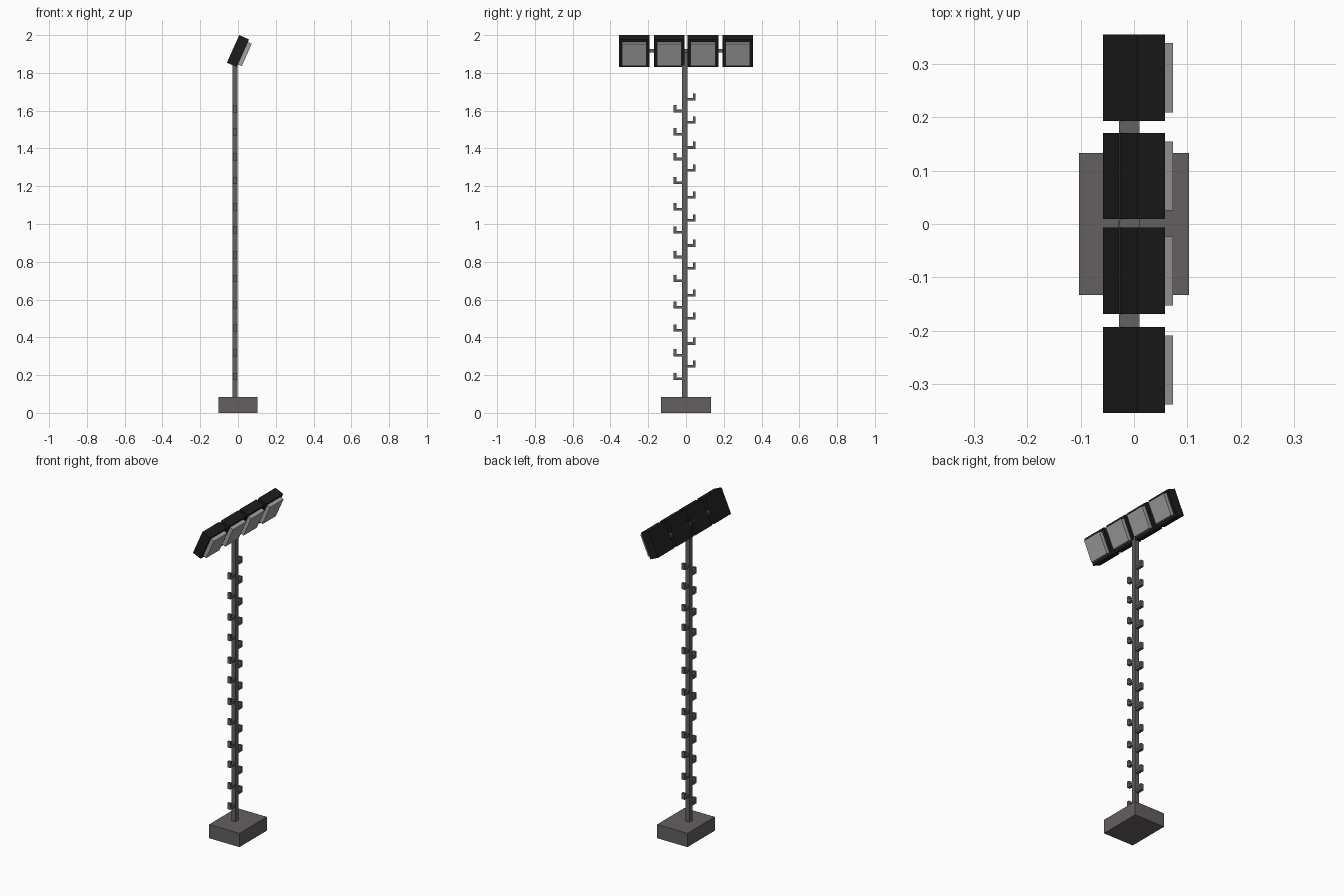
import bpy, bmesh, math
from mathutils import Matrix, Vector

if "Cube" in bpy.data.objects:
    bpy.data.objects.remove(bpy.data.objects["Cube"])


def material(name, color):
    m = bpy.data.materials.new(name)
    m.diffuse_color = (*color, 1)
    m.use_nodes = True
    m.node_tree.nodes["Principled BSDF"].inputs["Base Color"].default_value = m.diffuse_color
    return m


METAL = material("dark_metal", (0.13, 0.115, 0.12))
BLACK = material("black_housing", (0.012, 0.012, 0.012))
GLASS = material("pale_glass", (0.36, 0.36, 0.36))


def make_object(name, bm, mat, matrix=None):
    me = bpy.data.meshes.new(name)
    bmesh.ops.recalc_face_normals(bm, faces=bm.faces[:])
    bm.to_mesh(me)
    bm.free()
    me.materials.append(mat)
    ob = bpy.data.objects.new(name, me)
    if matrix:
        ob.matrix_world = matrix
    bpy.context.collection.objects.link(ob)
    return ob


def box(name, lo, hi, mat, matrix=None):
    lo, hi = Vector(lo), Vector(hi)
    bm = bmesh.new()
    bmesh.ops.create_cube(bm, size=1, matrix=Matrix.Translation((lo + hi) / 2)
                          @ Matrix.Diagonal((*(hi - lo), 1)))
    return make_object(name, bm, mat, matrix)


# Base, pole and cross arm
PX, PY = -0.016, -0.007
box("base", (-0.103, -0.133, 0), (0.103, 0.133, 0.085), METAL)
box("pole", (PX - 0.013, PY - 0.014, 0.08), (PX + 0.013, PY + 0.014, 1.915), METAL)
box("cross_arm", (-0.028, -0.2, 1.907), (0.01, 0.2, 1.926), METAL)


# L-shaped climbing pegs, extruded across the pole
def peg(name, side, z):
    w, h, t, reach = 0.010, 0.038, 0.014, 0.058
    profile = [(0, 0), (reach, 0), (reach, h), (reach - t, h), (reach - t, t), (0, t)]
    bm = bmesh.new()
    face = bm.faces.new([bm.verts.new((PX - w, PY + side * y, z + dz)) for y, dz in profile])
    ext = bmesh.ops.extrude_face_region(bm, geom=[face])
    moved = [v for v in ext["geom"] if isinstance(v, bmesh.types.BMVert)]
    bmesh.ops.translate(bm, verts=moved, vec=(2 * w, 0, 0))
    make_object(name, bm, METAL)


for g in range(3):
    for i in range(4):
        z = 0.519 * g
        peg(f"peg_right_{g * 4 + i}", 1, z + (0.239, 0.360, 0.494, 0.615)[i])
        peg(f"peg_left_{g * 4 + i}", -1, z + (0.174, 0.299, 0.431, 0.553)[i])

# Four floodlights tilted downward: housing and raised glass
for i, y in enumerate((-0.274, -0.088, 0.09, 0.2745)):
    tilt = Matrix.Translation((0, y, 1.9155)) @ Matrix.Rotation(math.radians(24), 4, 'Y')
    box(f"lamp_housing_{i}", (-0.0285, -0.081, -0.08), (0.0285, 0.081, 0.08), BLACK, tilt)
    box(f"lamp_glass_{i}", (0.02, -0.065, -0.065), (0.051, 0.065, 0.065), GLASS, tilt)
